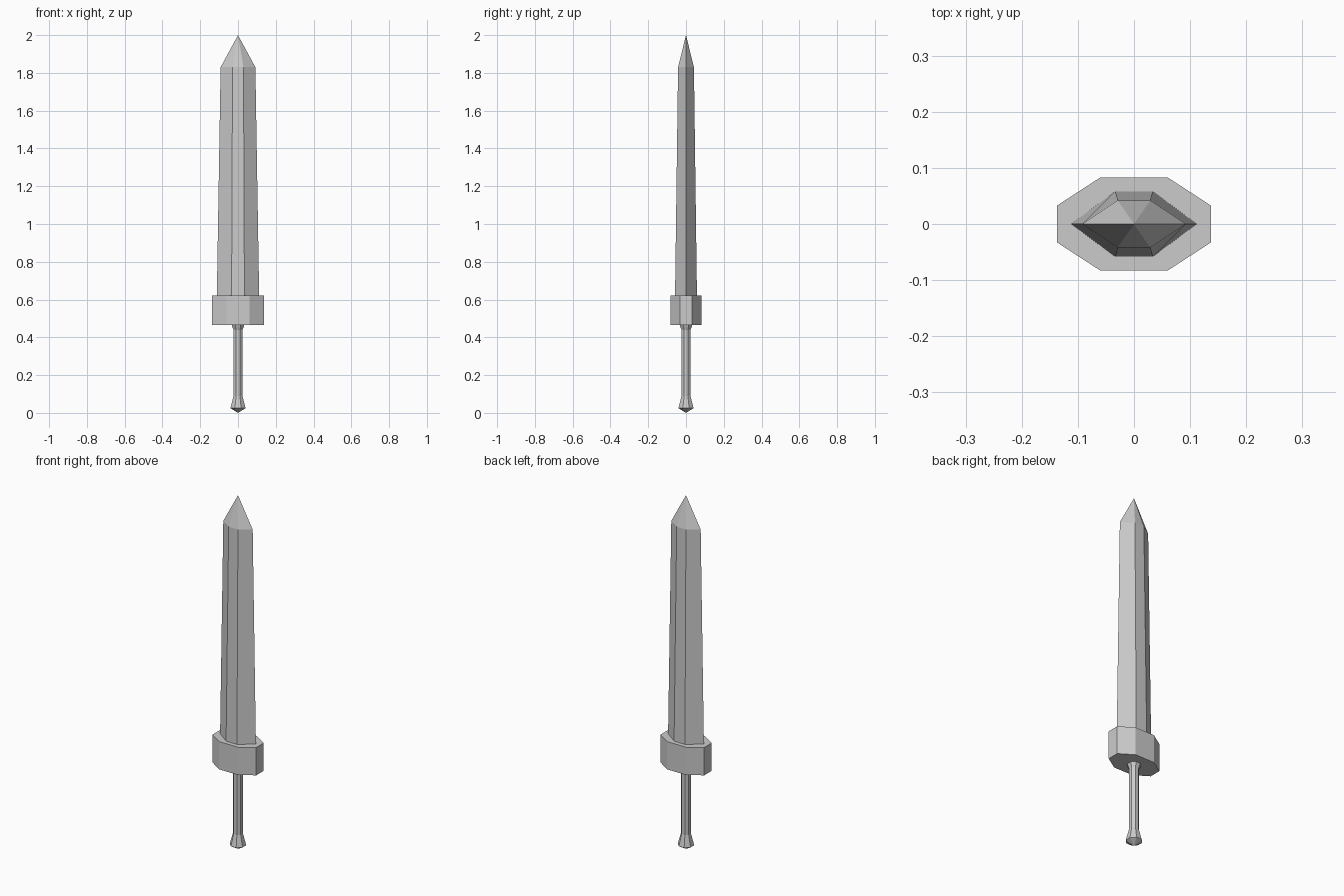
import bpy, bmesh, math

if "Cube" in bpy.data.objects:
    bpy.data.objects.remove(bpy.data.objects["Cube"])


def loft(name, rings, tip=None, tail=None):
    """Skin a stack of equal-sized rings, closing each end with a cap or a point."""
    bm = bmesh.new()
    loops = [[bm.verts.new(p) for p in ring] for ring in rings]
    n = len(loops[0])
    for low, high in zip(loops, loops[1:]):
        for i in range(n):
            j = (i + 1) % n
            bm.faces.new((low[i], low[j], high[j], high[i]))
    for loop, z in ((loops[0], tail), (loops[-1], tip)):
        if z is None:
            bm.faces.new(loop)
        else:
            apex = bm.verts.new((0, 0, z))
            for i in range(n):
                bm.faces.new((loop[i], loop[(i + 1) % n], apex))
    bmesh.ops.recalc_face_normals(bm, faces=bm.faces)
    mesh = bpy.data.meshes.new(name)
    bm.to_mesh(mesh)
    bm.free()
    obj = bpy.data.objects.new(name, mesh)
    bpy.context.collection.objects.link(obj)
    return obj


def blade_ring(edge, flat, thick, z):
    return [(edge, 0, z), (flat, thick, z), (-flat, thick, z),
            (-edge, 0, z), (-flat, -thick, z), (flat, -thick, z)]


def guard_ring(z, x=0.137, y=0.083, flat_x=0.06, flat_y=0.033):
    return [(x, -flat_y, z), (x, flat_y, z), (flat_x, y, z), (-flat_x, y, z),
            (-x, flat_y, z), (-x, -flat_y, z), (-flat_x, -y, z), (flat_x, -y, z)]


def grip_ring(half_width, z, sides=8):
    r = half_width / math.cos(math.pi / sides)
    return [(r * math.cos(a), r * math.sin(a), z)
            for a in (math.tau * (i + 0.5) / sides for i in range(sides))]


# Tapered six-sided blade with pointed tip
loft("blade", [blade_ring(0.112, 0.034, 0.058, 0.62),
               blade_ring(0.092, 0.029, 0.042, 1.83)], tip=2.0)

# Eight-sided guard block
loft("guard", [guard_ring(0.465), guard_ring(0.622)])

# Slim grip, flared into the guard and into the pommel
grip_profile = [(0.040, 0.025), (0.024, 0.09), (0.024, 0.44), (0.033, 0.465)]
loft("grip", [grip_ring(r, z) for r, z in grip_profile], tail=0.0)
